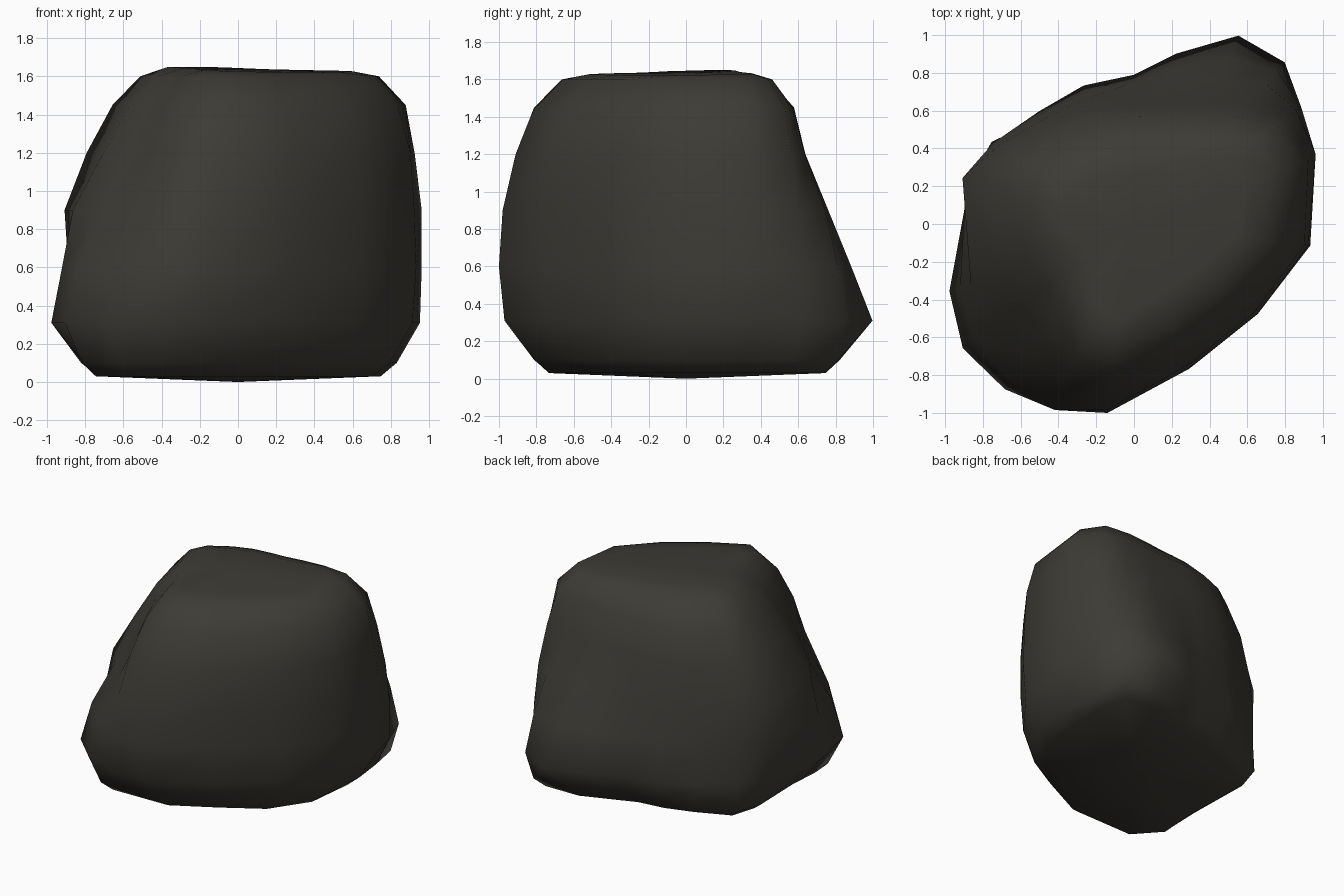
import bpy
import bmesh
from math import cos, sin, radians

cube = bpy.data.objects.get("Cube")
if cube:
    bpy.data.objects.remove(cube, do_unlink=True)

# Directions of the boulder's ridges, in degrees counter-clockwise from +x
RIDGES = (-7, 21, 35, 47, 61, 76, 90, 110, 130, 150, 165, 200, 216, 232, 247, 262, 291, 324)
SIDES = len(RIDGES)

# Outline at each height: radius along every ridge, in hundredths
FOOT = (80, 89, 98, 111, 94, 76, 68, 69, 74, 87, 85, 86, 101, 102, 88, 82, 68, 72)
BASE = (92, 102, 108, 117, 114, 93, 79, 78, 78, 86, 90, 104, 112, 111, 105, 98, 81, 79)
WAIST = (94, 103, 108, 111, 101, 84, 75, 74, 76, 86, 92, 98, 104, 106, 107, 101, 82, 81)
CHEST = (93, 103, 105, 102, 87, 76, 70, 71, 73, 83, 94, 92, 88, 89, 100, 99, 82, 81)
SHOULDER = (91, 99, 99, 87, 73, 65, 63, 65, 68, 77, 82, 75, 73, 76, 90, 92, 80, 79)
BROW = (84, 94, 92, 78, 66, 59, 57, 58, 61, 67, 68, 60, 58, 63, 77, 82, 70, 71)


def make_material(name, color):
    mat = bpy.data.materials.new(name)
    mat.use_nodes = True
    mat.diffuse_color = color
    bsdf = mat.node_tree.nodes["Principled BSDF"]
    bsdf.inputs["Base Color"].default_value = color
    bsdf.inputs["Roughness"].default_value = 0.9
    return mat


def add_ring(bm, radii, z, inset=0.0, tilt=0.0):
    """One closed outline, optionally drawn in and raised towards the back right."""
    ring = []
    for angle, radius in zip(RIDGES, radii):
        a, r = radians(angle), radius / 100 - inset
        height = z + tilt * cos(a - radians(145))
        ring.append(bm.verts.new((r * cos(a), r * sin(a), height)))
    return ring


def bridge(bm, lower, upper):
    for i in range(SIDES):
        j = (i + 1) % SIDES
        bm.faces.new((lower[i], lower[j], upper[j], upper[i]))


def cap(bm, ring, z):
    """Fan of triangles closing a ring at its centre."""
    tip = bm.verts.new((0, 0, z))
    for i in range(SIDES):
        bm.faces.new((ring[i], ring[(i + 1) % SIDES], tip))


# Boulder body: stacked outlines, from the drawn-in underside to the uneven crown
bm = bmesh.new()
rings = [
    add_ring(bm, FOOT, 0.03, inset=0.09),
    add_ring(bm, FOOT, 0.1),
    add_ring(bm, BASE, 0.31),
    add_ring(bm, WAIST, 0.6),
    add_ring(bm, CHEST, 0.9),
    add_ring(bm, SHOULDER, 1.2),
    add_ring(bm, BROW, 1.45),
    add_ring(bm, BROW, 1.6, inset=0.15),
    add_ring(bm, BROW, 1.635, inset=0.3, tilt=0.015),
]
for lower, upper in zip(rings, rings[1:]):
    bridge(bm, lower, upper)
cap(bm, rings[0], 0.0)
cap(bm, rings[-1], 1.63)

bmesh.ops.recalc_face_normals(bm, faces=bm.faces)
for face in bm.faces:
    face.smooth = True
mesh = bpy.data.meshes.new("boulder")
bm.to_mesh(mesh)
bm.free()

boulder = bpy.data.objects.new("boulder", mesh)
bpy.context.collection.objects.link(boulder)
mesh.materials.append(make_material("dark_stone", (0.047, 0.044, 0.036, 1)))
